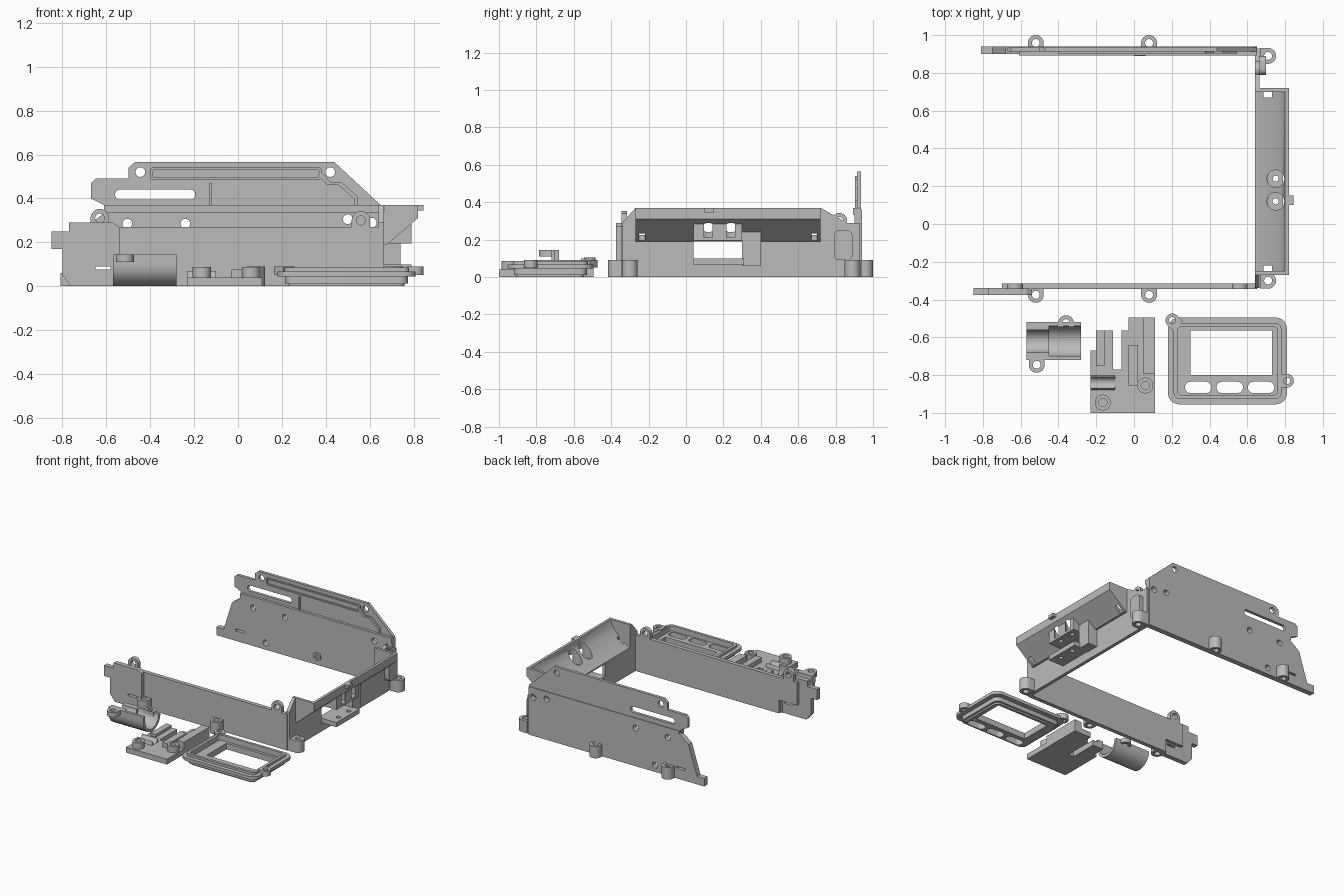
import bpy, bmesh
from math import sin, cos, pi, radians

scene = bpy.context.scene
if "Cube" in scene.objects:
    bpy.data.objects.remove(scene.objects["Cube"], do_unlink=True)

# Shared landmarks: spans across each wall and common heights
FRONT_WALL, BACK_WALL, SIDE_WALL = (-.345, -.315), (.9, .94), (.64, .665)
FOOT, TROUGH = (0, .09), (-.27, .72)
FRONT, BACK, SIDE = -.34, .93, .65
RIM, SILL, SCREW, LUG = .37, .2, .022, .042
RIGHT, UP, LEFT, DOWN = 0, pi / 2, pi, -pi / 2
PORTS = (.12, .24)

grey = bpy.data.materials.new("plain_grey")
grey.use_nodes = True
tone = (.5, .5, .5, 1)
grey.diffuse_color = tone
for node in grey.node_tree.nodes:
    if node.type == 'BSDF_PRINCIPLED':
        node.inputs["Base Color"].default_value = tone


def baked(ob):
    """Mesh of an object with its curve fill or modifiers applied."""
    bpy.context.view_layer.update()
    depsgraph = bpy.context.evaluated_depsgraph_get()
    return bpy.data.meshes.new_from_object(ob.evaluated_get(depsgraph))


def finish(mesh):
    mesh.materials.clear()
    mesh.materials.append(grey)
    mesh.shade_smooth()
    mesh.set_sharp_from_angle(angle=radians(30))


def plate(name, axis, span, outline, *holes):
    """Extrude an outline with holes across a span of the given axis."""
    low, high = span
    curve = bpy.data.curves.new(name, 'CURVE')
    curve.dimensions, curve.fill_mode = '2D', 'BOTH'
    curve.extrude = (high - low) / 2
    for loop in (outline, *holes):
        spline = curve.splines.new('POLY')
        spline.points.add(len(loop) - 1)
        for point, (u, v) in zip(spline.points, loop):
            point.co = (u, v, 0, 1)
        spline.use_cyclic_u = True
    drawing = bpy.data.objects.new(name + "_outline", curve)
    scene.collection.objects.link(drawing)
    mesh = baked(drawing)
    bpy.data.objects.remove(drawing)
    bpy.data.curves.remove(curve)
    bm = bmesh.new()
    bm.from_mesh(mesh)
    for vert in bm.verts:
        u, v, w = vert.co
        w += (low + high) / 2
        vert.co = {'x': (w, u, v), 'y': (u, w, v), 'z': (u, v, w)}[axis]
    bmesh.ops.remove_doubles(bm, verts=bm.verts, dist=.00001)
    bmesh.ops.recalc_face_normals(bm, faces=bm.faces)
    bm.to_mesh(mesh)
    bm.free()
    mesh.name = name
    finish(mesh)
    ob = bpy.data.objects.new(name, mesh)
    scene.collection.objects.link(ob)
    return ob


def rect(left, low, right, high):
    return [(left, low), (right, low), (right, high), (left, high)]


def arc(u, v, r, start, sweep, steps=16):
    angles = [start + sweep * i / steps for i in range(steps + 1)]
    return [(u + r * cos(a), v + r * sin(a)) for a in angles]


def circle(u, v, r=SCREW):
    return arc(u, v, r, 0, 2 * pi, 24)[:-1]


def rounded(left, low, right, high, r, inset=0):
    near, far = r + inset, -r - inset
    corners = rect(left + near, low + near, right + far, high + far)
    return [p for i, (u, v) in enumerate(corners)
            for p in arc(u, v, r, LEFT + i * UP, UP, 6)]


def lug(name, axis, span, u, v, turn, r=LUG, reach=LUG):
    """Round-ended tab with a screw hole, pointing along turn."""
    end = arc(u, v, r, turn - UP, pi)
    root = [(p[0] - reach * cos(turn), p[1] - reach * sin(turn)) for p in (end[-1], end[0])]
    plate(name, axis, span, end + root, circle(u, v, r / 2))


def cut(ob, cutters):
    for cutter in cutters:
        mod = ob.modifiers.new("cut", 'BOOLEAN')
        mod.operation, mod.solver, mod.object = 'DIFFERENCE', 'EXACT', cutter
    mesh = baked(ob)
    ob.modifiers.clear()
    ob.data = mesh
    finish(mesh)


# Front wall with its stepped end plate and lugs
slot = rect(-.65, .075, -.58, .09)
plate("front_wall", 'y', FRONT_WALL, rect(-.55, 0, SIDE, .27))
plate("front_wall_end", 'y', (-.375, FRONT),
      [(-.85, .17), (-.85, .25), (-.77, .25), (-.77, .29), (-.57, .29),
       (-.54, .27), (-.54, 0), (-.76, 0), (-.8, .05), (-.8, .17)], slot)
plate("front_wall_backing", 'y', FRONT_WALL, rect(-.7, .1, -.54, .27))
lug("front_wall_outer_lug", 'y', FRONT_WALL, -.63, .31, UP)
lug("front_wall_inner_lug", 'y', FRONT_WALL, .56, .3, UP)

# Back wall: lower slab, slotted upper plate, rail and raised ridges
plate("back_wall", 'y', BACK_WALL,
      [(-.81, 0), (SIDE, 0), (SIDE, .36), (-.6, .36), (-.6, .34),
       (-.68, .28), (-.75, .06), (-.81, .06)],
      slot, circle(-.4, .05), circle(.5, .305), circle(.61, .29),
      *[circle(x, .285) for x in (-.505, -.24)])
plate("back_wall_upper", 'y', (.913, .935),
      [(-.61, .35), (SIDE, .35), (SIDE, RIM), (.44, .565), (-.47, .565), (-.5, .54),
       (-.5, .49), (-.65, .49), (-.67, .47), (-.67, .4), (-.61, RIM)],
      circle(-.445, .52), circle(.42, .52), rounded(-.56, .395, -.195, .44, .02))
plate("back_wall_rail", 'y', (.893, .92), rect(-.61, .335, SIDE, RIM))
RIDGE = (.903, .92)
frame = (-.4, .485, .38, .54, .01)
plate("back_wall_frame", 'y', RIDGE, rounded(*frame), rounded(*frame, inset=.01))
path = [(.38, .52), (.42, .475), (.47, .475), (.545, .41), (.545, RIM)]
plate("back_wall_ridge", 'y', RIDGE, path + [(u - .015, v - .012) for u, v in reversed(path)])
plate("back_wall_rib", 'y', RIDGE, rect(-.13, RIM, -.12, .47))
plate("back_wall_ring", 'y', (.89, .905), circle(.03, .065, .03), circle(.03, .065, .015))

# Screw feet along the outside
for place, x in (("outer", -.52), ("inner", .08)):
    lug(f"front_{place}_foot", 'z', FOOT, x, -.375, DOWN)
    lug(f"back_{place}_foot", 'z', FOOT, x, .958, UP)
for place, y in (("front", -.3), ("back", .89)):
    lug(f"{place}_corner_foot", 'z', FOOT, .71, y, RIGHT)

# Side wall with window, lug and corner block
start, stop = TROUGH
plate("side_wall", 'x', SIDE_WALL,
      [(FRONT, 0), (BACK, 0), (BACK, .29), (.86, .29), (stop, RIM), (stop - .02, RIM),
       (stop - .02, SILL), (start + .02, SILL), (start + .02, RIM), (start, RIM),
       (FRONT, .29)], rect(.04, .1, .3, .19))
lug("side_wall_lug", 'x', SIDE_WALL, .82, .3, UP)
plate("corner_block", 'x', (SIDE, .7), rounded(.79, .09, .89, .25, .03))

# Sloping trough with a hollowed inside and closed ends
wedge = [(SIDE, .19), (.68, .19), (.82, .31), (.82, RIM)]
hollow = [(.8 - .15 * i / 12, RIM - .17 * (i / 12) ** .6) for i in range(13)]
trough = plate("trough", 'y', TROUGH, wedge + hollow)
for place, y in (("front", start), ("back", stop - .02)):
    plate(f"trough_{place}_end", 'y', (y, y + .02), wedge + [(SIDE, RIM)])
block = plate("trough_block", 'y', (.04, .3), [(.68, .195), (.79, .195), (.79, .295)])
plate("trough_tab", 'z', (.345, RIM), rect(.8, .1, .845, .15))

# Screwdriver bores, pin holes, slits and drains
bores = [plate("bore", 'z', (.212, .45), circle(.75, y, .046)) for y in PORTS]
pins = [plate("pin", 'z', (.15, .3), circle(.75, y, .016)) for y in PORTS]
slits = [plate("slit", 'z', (.22, .285), rect(.76, y - .02, .85, y)) for y in PORTS]
drains = [plate("drain", 'z', (.15, .3), rect(.685, y, .73, y + .03)) for y in (-.25, .67)]
cut(trough, bores + drains)
cut(block, bores + pins + slits)
for cutter in bores + pins + slits + drains:
    bpy.data.objects.remove(cutter)

# Shelf and cheek block under the trough
plate("shelf", 'z', (.065, .1), rect(SIDE, .04, .79, .31),
      *[circle(.75, y, .016) for y in PORTS])
plate("cheek_block", 'y', (.3, .4),
      [(SIDE, .06), (.74, .06), (.74, .245), (.68, .195), (SIDE, .195)])

# Loose cradle clip: a U-shaped channel in two bores
for name, span, bore in (("clip_collar", (-.57, -.45), .06), ("clip_cradle", (-.45, -.28), .08)):
    outer = arc(-.62, .1, .1, LEFT, pi)
    inner = arc(-.62, .1, bore, LEFT, pi)
    plate(name, 'x', span, [(-.72, .145)] + outer + inner[::-1] + [(-.62 - bore, .145)])
lug("clip_front_lug", 'z', (.11, .145), -.515, -.745, DOWN)
lug("clip_back_lug", 'z', (.075, .105), -.36, -.525, UP, reach=.02)

# Loose bracket: base, prongs, saddle and bosses
for name, low, high, box in (
        ("base", 0, .04, (-.23, -1, .11, -.77)),
        ("right_arm", 0, .04, (-.03, -.77, .11, -.495)),
        ("middle_arm", 0, .04, (-.065, -.77, -.03, -.565)),
        ("left_arm", 0, .04, (-.2, -.77, -.11, -.565)),
        ("left_shoulder", 0, .04, (-.23, -.77, -.2, -.67)),
        ("tall_prong", .04, .09, (.05, -.795, .11, -.495)),
        ("short_prong", .04, .075, (-.03, -.855, .02, -.64)),
        ("left_prong", .04, .06, (-.2, -.75, -.155, -.565))):
    plate("bracket_" + name, 'z', (low, high), rect(*box))
plate("bracket_saddle", 'x', (-.23, -.1),
      [(-.88, .03), (-.8, .03)] + arc(-.84, .07, .03, RIGHT, -pi))
for place, x, y in (("left", -.165, -.945), ("right", .06, -.855)):
    plate(f"bracket_{place}_boss", 'z', (.03, .087), circle(x, y, LUG), circle(x, y))

# Loose display bezel with a window and three button slots
BEZEL = (.18, -.955, .81, -.495)
openings = [rect(.3, -.8, .73, -.565)]
openings += [rounded(x, -.895, x + .14, -.835, .029) for x in (.27, .437, .603)]
inside = rounded(*BEZEL, .02, inset=.05)
plate("bezel_lip", 'z', (0, .015), rounded(*BEZEL, .03, inset=.05), *openings)
plate("bezel_face", 'z', (.012, .045), rounded(*BEZEL, .04, inset=.035), *openings)
plate("bezel_flange", 'z', (.045, .068), rounded(*BEZEL, .06), inside)
plate("bezel_rim", 'z', (.068, .085), rounded(*BEZEL, .03, inset=.03), inside)
lug("bezel_left_lug", 'z', (.05, .09), .203, -.51, UP + UP / 2, .036)
lug("bezel_right_lug", 'z', (.05, .09), .81, -.83, RIGHT, .036)
